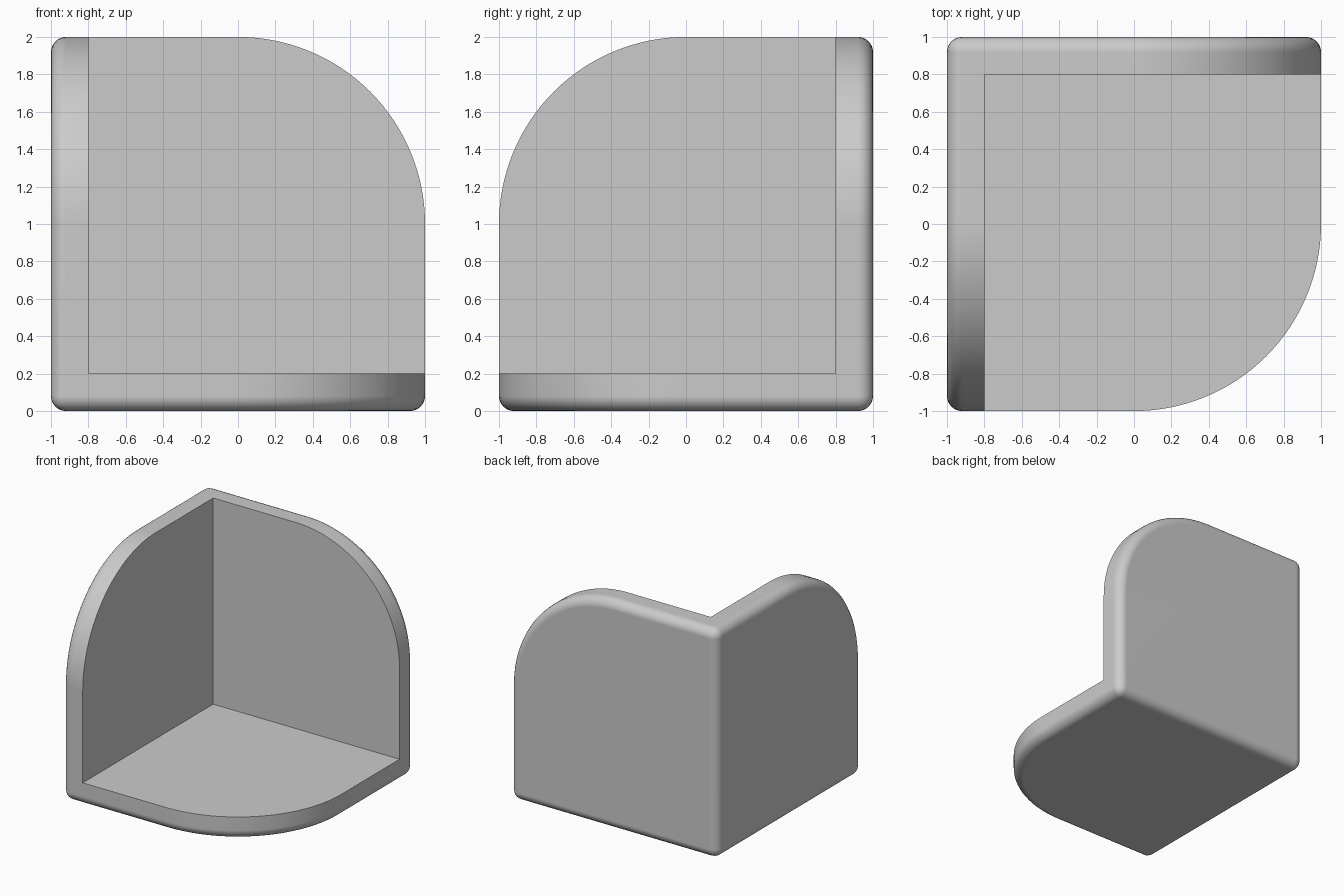
import bpy, bmesh, math
from mathutils import Matrix, Vector

if "Cube" in bpy.data.objects:
    bpy.data.objects.remove(bpy.data.objects["Cube"], do_unlink=True)

SIZE, THICK, RADIUS, ROUND = 2.0, 0.2, 1.0, 0.08
HOLE_POS, HOLE_RADIUS, ARC_STEPS = 1.1, 0.065, 32
EPS = 0.0001


def make_object(name, bm):
    mesh = bpy.data.meshes.new(name)
    bm.to_mesh(mesh)
    bm.free()
    obj = bpy.data.objects.new(name, mesh)
    bpy.context.collection.objects.link(obj)
    return obj


def turned(p, k):
    """Cycle the axes so that one plate gives all three."""
    return Vector([p[(i - k) % 3] for i in range(3)])


def to_world(bm):
    """Move the shared corner from the origin to the back, bottom, right."""
    bm.transform(Matrix.Translation((-1, 1, 0)) @ Matrix.Diagonal((1, -1, 1, 1)))
    bmesh.ops.recalc_face_normals(bm, faces=bm.faces)


# Plate outline: a square with one large rounded corner
centre = SIZE - RADIUS
outline = [(0, 0, 0), (SIZE, 0, 0)]
for i in range(ARC_STEPS + 1):
    a = math.pi / 2 * i / ARC_STEPS
    outline.append((centre + RADIUS * math.cos(a), centre + RADIUS * math.sin(a), 0))
outline.append((0, SIZE, 0))

# Three plates meeting in one corner: outer faces, inner faces and rims
bm = bmesh.new()
for k in range(3):
    outer = [bm.verts.new(turned(p, k)) for p in outline]
    inner = [bm.verts.new([max(c, THICK) for c in v.co]) for v in outer]
    bm.faces.new(outer)
    bm.faces.new(inner)
    for i in range(1, len(outline) - 1):
        bm.faces.new((outer[i], outer[i + 1], inner[i + 1], inner[i]))
bmesh.ops.remove_doubles(bm, verts=bm.verts, dist=EPS)
bmesh.ops.recalc_face_normals(bm, faces=bm.faces)


def is_outer(v):
    return min(v.co) < EPS


# Merge the flat rims where two plates meet
mitres = [e for e in bm.edges
          if is_outer(e.verts[0]) != is_outer(e.verts[1])
          and any(sum(c < EPS for c in v.co) == 2 for v in e.verts)]
bmesh.ops.dissolve_edges(bm, edges=mitres, use_verts=False)

# Round every edge of the outer faces
rounded = [e for e in bm.edges if all(is_outer(v) for v in e.verts)]
bmesh.ops.bevel(bm, geom=rounded, offset=ROUND, offset_type='OFFSET',
                segments=6, profile=0.5, affect='EDGES', clamp_overlap=False)
to_world(bm)
bracket = make_object("corner_bracket", bm)

# Screw hole cutters, one through each plate
bm = bmesh.new()
for k in range(3):
    spot = turned((HOLE_POS, HOLE_POS, THICK / 2), k)
    axis = turned((0, 0, 1), k)
    turn = Vector((0, 0, 1)).rotation_difference(axis).to_matrix().to_4x4()
    bmesh.ops.create_cone(bm, cap_ends=True, segments=32, radius1=HOLE_RADIUS,
                          radius2=HOLE_RADIUS, depth=THICK * 2,
                          matrix=Matrix.Translation(spot) @ turn)
to_world(bm)
cutter = make_object("screw_hole_cutter", bm)
cutter.hide_render = True

bpy.ops.object.select_all(action='DESELECT')
bpy.context.view_layer.objects.active = bracket
bracket.select_set(True)
cut = bracket.modifiers.new("screw_holes", 'BOOLEAN')
cut.object = cutter
cut.operation = 'DIFFERENCE'
cut.solver = 'EXACT'
bpy.ops.object.modifier_apply(modifier=cut.name)
bpy.data.objects.remove(cutter, do_unlink=True)

# Smooth rounds, crisp inner edges and flat plates
bpy.ops.object.shade_smooth_by_angle(angle=math.radians(30))
weighted = bracket.modifiers.new("flat_plates", 'WEIGHTED_NORMAL')
weighted.keep_sharp = True

# Plain grey material
grey = bpy.data.materials.new("light_grey")
grey.use_nodes = True
colour = (0.6, 0.6, 0.6, 1)
grey.diffuse_color = colour
grey.node_tree.nodes["Principled BSDF"].inputs["Base Color"].default_value = colour
bracket.data.materials.clear()
bracket.data.materials.append(grey)
